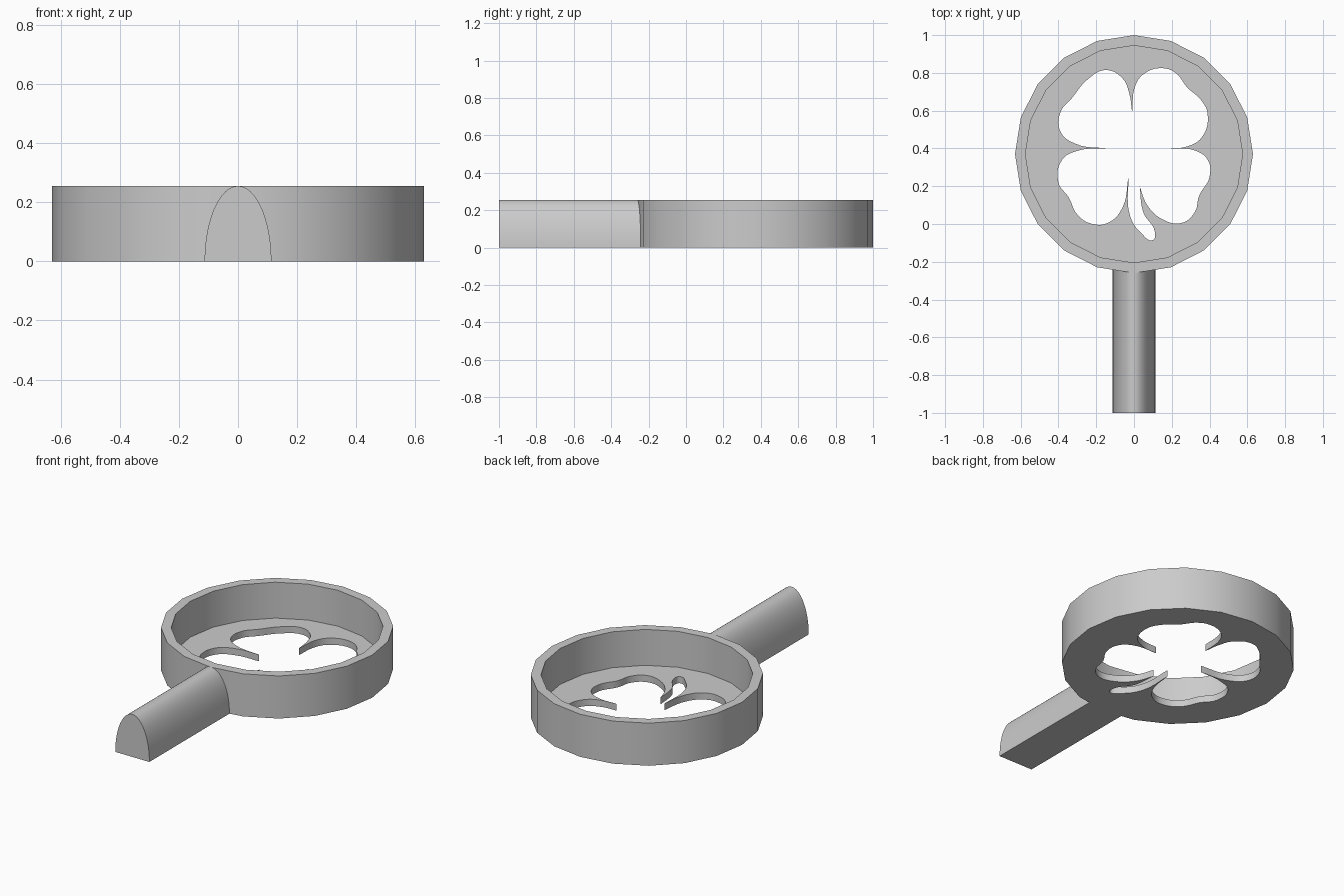
import bpy, bmesh
from math import sin, cos, pi, radians

cube = bpy.data.objects.get("Cube")
if cube:
    bpy.data.objects.remove(cube, do_unlink=True)

HEIGHT, FLOOR = 0.255, 0.04
OUTER, INNER, CENTRE_Y = 0.63, 0.575, 0.37

grey = bpy.data.materials.new("plain grey")
grey.use_nodes = True
grey.diffuse_color = (0.6, 0.6, 0.6, 1)
grey.node_tree.nodes["Principled BSDF"].inputs["Base Color"].default_value = grey.diffuse_color


def mesh_object(name, bm):
    bmesh.ops.recalc_face_normals(bm, faces=bm.faces)
    mesh = bpy.data.meshes.new(name)
    bm.to_mesh(mesh)
    bm.free()
    mesh.materials.append(grey)
    obj = bpy.data.objects.new(name, mesh)
    bpy.context.collection.objects.link(obj)
    return obj


def activate(obj):
    bpy.ops.object.select_all(action='DESELECT')
    obj.select_set(True)
    bpy.context.view_layer.objects.active = obj


def loft(name, loops):
    """Skin a list of closed loops and cap both ends."""
    bm = bmesh.new()
    rings = [[bm.verts.new(p) for p in loop] for loop in loops]
    count = len(rings[0])
    for a, b in zip(rings, rings[1:]):
        for i in range(count):
            j = (i + 1) % count
            bm.faces.new((a[i], a[j], b[j], b[i]))
    bm.faces.new(rings[0])
    bm.faces.new(rings[-1])
    return mesh_object(name, bm)


def circle(radius, z, sides=20):
    return [(radius * sin(2 * pi * i / sides),
             CENTRE_Y + radius * cos(2 * pi * i / sides), z) for i in range(sides)]


# Shallow round cup with a flat floor
cup = loft("cup", [circle(OUTER, 0), circle(OUTER, HEIGHT),
                   circle(INNER, HEIGHT), circle(INNER, FLOOR)])

# Clover outline: each run starts at a sharp tip, then follows a rounded lobe
lobes = [
    [(-.01, .59), (.01, .74), (.06, .8), (.15, .825), (.22, .8), (.28, .725),
     (.36, .65), (.39, .58), (.36, .46), (.28, .41)],
    [(.18, .4), (.32, .39), (.39, .34), (.4, .25), (.345, .15),
     (.32, .06), (.25, .005), (.15, .025), (.07, .1)],
    [(.03, .2), (.05, .06), (.11, -.04), (.1, -.085), (.04, -.05), (-.02, .04)],
    [(-.03, .245), (-.06, .09), (-.13, .01), (-.22, .0), (-.3, .05),
     (-.345, .14), (-.4, .22), (-.38, .34), (-.29, .39)],
    [(-.14, .4), (-.31, .425), (-.39, .49), (-.39, .59), (-.33, .665),
     (-.24, .77), (-.15, .815), (-.06, .77), (-.025, .69)],
]
points = [(p, i == 0) for lobe in lobes for i, p in enumerate(lobe)]
curve = bpy.data.curves.new("clover_cutter", 'CURVE')
curve.dimensions = '2D'
curve.fill_mode = 'BOTH'
curve.extrude = 0.1
curve.resolution_u = 6
spline = curve.splines.new('BEZIER')
spline.bezier_points.add(len(points) - 1)
spline.use_cyclic_u = True
for knot, ((x, y), sharp) in zip(spline.bezier_points, points):
    knot.co = (x, y, 0)
    knot.handle_left_type = knot.handle_right_type = 'VECTOR' if sharp else 'AUTO'
cutter = bpy.data.objects.new("clover_cutter", curve)
bpy.context.collection.objects.link(cutter)
activate(cutter)
bpy.ops.object.convert(target='MESH')
cutter = bpy.context.view_layer.objects.active
bm = bmesh.new()
bm.from_mesh(cutter.data)
bmesh.ops.remove_doubles(bm, verts=bm.verts, dist=0.0005)
bmesh.ops.recalc_face_normals(bm, faces=bm.faces)
bm.to_mesh(cutter.data)
bm.free()
cutter.data.materials.clear()
cutter.data.materials.append(grey)

# Cut the clover through the floor
activate(cup)
cut = cup.modifiers.new("clover", 'BOOLEAN')
cut.operation = 'DIFFERENCE'
cut.solver = 'EXACT'
cut.object = cutter
bpy.ops.object.modifier_apply(modifier=cut.name)
bpy.data.objects.remove(cutter, do_unlink=True)


# Handle with a flat underside and a tall half-oval section
def half_oval(y, steps=32):
    return [(0.113 * cos(pi * i / steps), y, HEIGHT * sin(pi * i / steps))
            for i in range(steps + 1)]


handle = loft("handle", [half_oval(-1), half_oval(-0.23)])

for obj in (cup, handle):
    activate(obj)
    bpy.ops.object.shade_smooth_by_angle(angle=radians(30))
